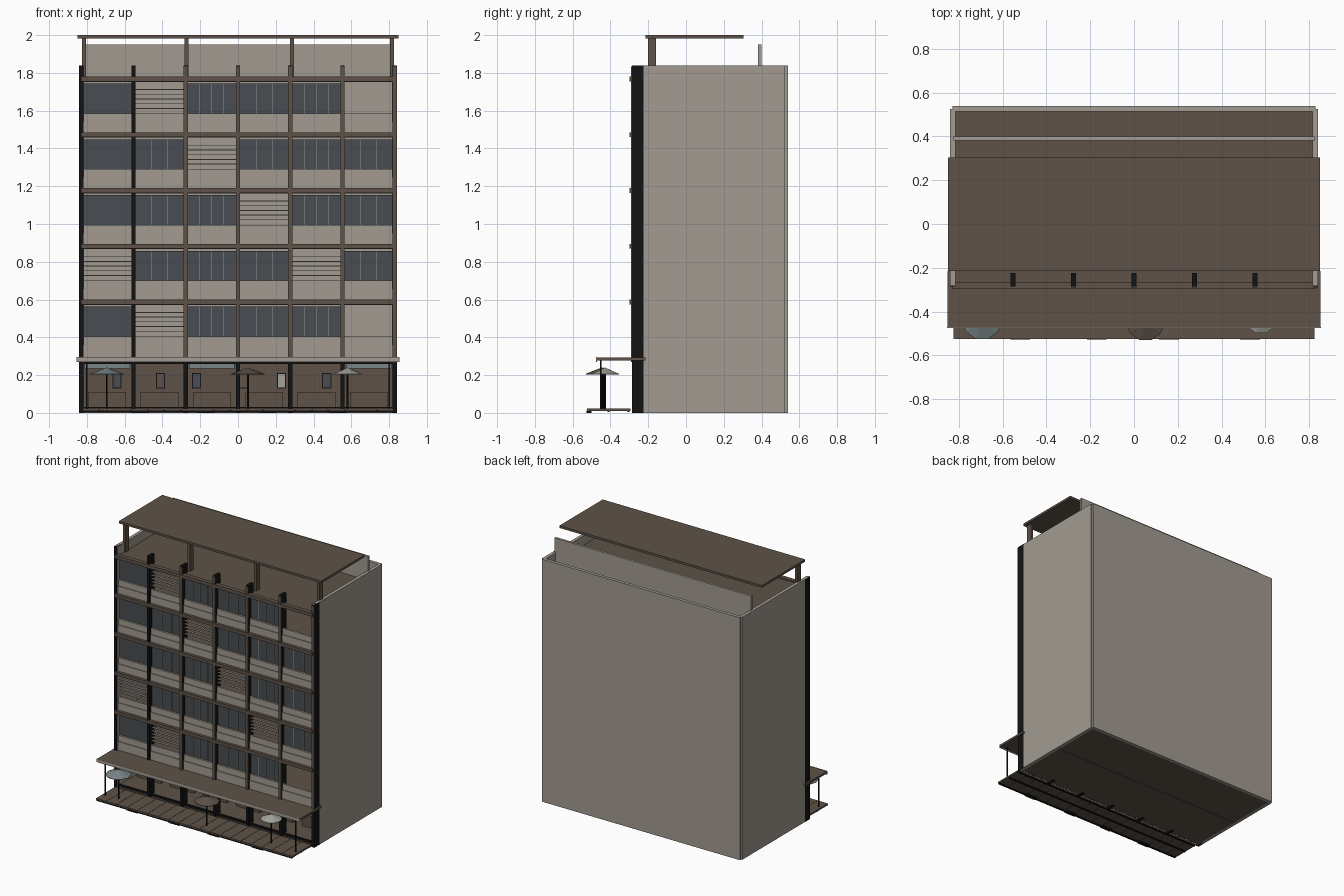
import bpy, math

if "Cube" in bpy.data.objects:
    bpy.data.objects.remove(bpy.data.objects["Cube"])

def mat(name, r, g, b):
    m = bpy.data.materials.new(name)
    m.diffuse_color = (r, g, b, 1)
    m.use_nodes = True
    m.node_tree.nodes["Principled BSDF"].inputs["Base Color"].default_value = m.diffuse_color
    return m

CONCRETE = mat("concrete", 0.36, 0.33, 0.285)
BROWN = mat("brown", 0.112, 0.084, 0.065)
BLACK = mat("black_steel", 0.006, 0.006, 0.006)
GLASS = mat("dark_glass", 0.065, 0.073, 0.083)
BLUE = mat("blue_grey_fabric", 0.19, 0.23, 0.24)
PALE = mat("pale_fabric", 0.36, 0.36, 0.32)

def add(name, verts, faces, m):
    me = bpy.data.meshes.new(name)
    me.from_pydata(verts, [], faces)
    me.materials.append(m)
    ob = bpy.data.objects.new(name, me)
    bpy.context.collection.objects.link(ob)
    return ob

def box(name, x0, x1, y0, y1, z0, z1, m):
    v = [(x, y, z) for z in (z0, z1) for y in (y0, y1) for x in (x0, x1)]
    f = [(0, 2, 3, 1), (4, 5, 7, 6), (0, 1, 5, 4), (2, 6, 7, 3), (0, 4, 6, 2), (1, 3, 7, 5)]
    return add(name, v, f, m)

FLOOR0, PITCH, FLOORS, BAYS = 0.295, 0.295, 5, 6
BAY = 0.2767
xs = [-0.83 + BAY * i for i in range(BAYS + 1)]

# Shell: side walls, back wall, base
for n, s in (("left", -1), ("right", 1)):
    a, b = sorted((s * 0.84, s * 0.815))
    box(n + "_side_wall", a, b, -0.28, 0.525, 0, 1.84, CONCRETE)
box("back_wall", -0.83, 0.83, 0.515, 0.54, 0, 1.84, CONCRETE)
box("ground_slab", -0.815, 0.815, -0.27, 0.515, 0.004, 0.025, BROWN)

# Floor slabs, edge beams and roof
for k in range(FLOORS + 1):
    z = FLOOR0 + PITCH * k
    name = "roof_slab" if k == FLOORS else "floor_slab"
    box(name, -0.815, 0.815, -0.265, 0.515, z - 0.018, z, BROWN)
    if k:
        box("edge_beam", -0.832, 0.832, -0.298, -0.265, z - 0.015, z + 0.01, BROWN)

# Facade pilasters: steel cores with brown cover plates
for i, x in enumerate(xs):
    box("pilaster", x - 0.011, x + 0.011, -0.286, -0.225, 0, 1.84, BLACK)
    if i >= 2:
        box("pilaster_cover", x - 0.011, x + 0.011, -0.291, -0.2855, 0.27, 1.835, BROWN)

# Bays: parapet plus glazing, slats or an open loggia
slatted = {(0, 1), (1, 0), (1, 4), (2, 3), (3, 2), (4, 1)}
open_bays = {(0, 5), (4, 5)}
for k in range(FLOORS):
    z = FLOOR0 + PITCH * k
    box("parapet_ledge", -0.815, 0.815, -0.276, -0.255, z, z + 0.065, CONCRETE)
    box("parapet", -0.815, 0.815, -0.27, -0.255, z + 0.065, z + 0.11, CONCRETE)
    for b in range(BAYS):
        x0, x1 = xs[b] + 0.011, xs[b + 1] - 0.011
        if (k, b) in slatted:
            for j in range(5):
                zs = z + 0.135 + 0.025 * j
                box("slat", x0, x1, -0.262, -0.245, zs, zs + 0.004, CONCRETE)
        elif (k, b) not in open_bays:
            box("window", x0, x1, -0.256, -0.250, z + 0.105, z + 0.268, GLASS)
            for j in range(1, 3 if b % 2 else 4):
                xm = x0 + (x1 - x0) * j / (3 if b % 2 else 4)
                if b:
                    box("mullion", xm - 0.0015, xm + 0.0015, -0.26, -0.255,
                        z + 0.11, z + 0.268, CONCRETE)

# Rooftop: rear screen wall, pergola roof on posts
box("roof_screen", -0.825, 0.825, 0.382, 0.40, 1.77, 1.95, CONCRETE)
box("roof_canopy", -0.85, 0.85, -0.215, 0.305, 1.983, 2.0, BROWN)
for x in (-0.815, -0.272, 0.285, 0.815):
    box("roof_post", x - 0.011, x + 0.011, -0.2, -0.16, 1.77, 1.984, BROWN)

# Street canopy with pale fascia and thin corner posts
box("street_canopy", -0.852, 0.852, -0.47, -0.215, 0.278, 0.294, BROWN)
box("canopy_fascia", -0.854, 0.854, -0.476, -0.47, 0.27, 0.296, CONCRETE)
for x in (-0.8, 0.8):
    box("canopy_post", x - 0.004, x + 0.004, -0.455, -0.447, 0.02, 0.28, BLACK)

# Ground floor interior: wall, counters, pictures, rails
box("shop_wall", -0.815, 0.815, 0.12, 0.14, 0.0, 0.28, BROWN)
box("shop_head_rail", -0.82, 0.82, -0.27, -0.25, 0.258, 0.278, BLACK)
box("shop_sill_rail", -0.82, 0.82, -0.27, -0.25, 0.015, 0.03, BLACK)
for b in range(BAYS):
    xc = (xs[b] + xs[b + 1]) / 2
    box("shop_counter", xc - 0.10, xc + 0.10, -0.08, 0.0, 0.025, 0.11, BROWN)
    if b in (0, 2, 5):
        box("transom_glass", xc - 0.12, xc + 0.12, -0.262, -0.257, 0.235, 0.258, BLUE)
for x, m in ((-0.64, GLASS), (-0.41, BROWN), (-0.22, GLASS), (0.03, BROWN), (0.23, PALE), (0.47, GLASS)):
    box("wall_panel_frame", x - 0.024, x + 0.024, 0.114, 0.12, 0.13, 0.212, BLACK)
    box("wall_panel", x - 0.019, x + 0.019, 0.110, 0.114, 0.135, 0.207, m)

# Timber deck on black feet
N = 19
w = 1.65 / N
for i in range(N):
    x = -0.825 + w * i
    box("deck_plank", x + 0.001, x + w - 0.001, -0.525, -0.295, 0.01, 0.022, BROWN)
for y in (-0.52, -0.41, -0.305):
    box("deck_joist", -0.82, 0.82, y - 0.006, y + 0.006, 0.004, 0.012, BLACK)
for x in (-0.52, -0.17, 0.16, 0.53):
    box("deck_foot", x - 0.045, x + 0.045, -0.528, -0.50, 0, 0.012, BLACK)

# Parasols
def parasol(x, y, r, m, sides=10):
    ring = [(x + r * math.cos(2 * math.pi * i / sides), y + r * math.sin(2 * math.pi * i / sides))
            for i in range(sides)]
    v = [(a, b, 0.207) for a, b in ring] + [(x, y, 0.24), (x, y, 0.234)]
    v += [(a, b, 0.203) for a, b in ring]
    f = []
    for i in range(sides):
        j = (i + 1) % sides
        lo, lj = sides + 2 + i, sides + 2 + j
        f += [(i, j, sides), (lj, lo, sides + 1), (lo, lj, j, i)]
    add("parasol_top", v, f, m)
    bpy.ops.mesh.primitive_cylinder_add(vertices=8, radius=0.005, depth=0.22, location=(x, y, 0.128))
    pole = bpy.context.object
    pole.name = "parasol_pole"
    pole.data.materials.append(BLACK)

parasol(-0.695, -0.44, 0.09, BLUE)
parasol(0.052, -0.447, 0.088, BROWN)
parasol(0.58, -0.428, 0.075, PALE)
